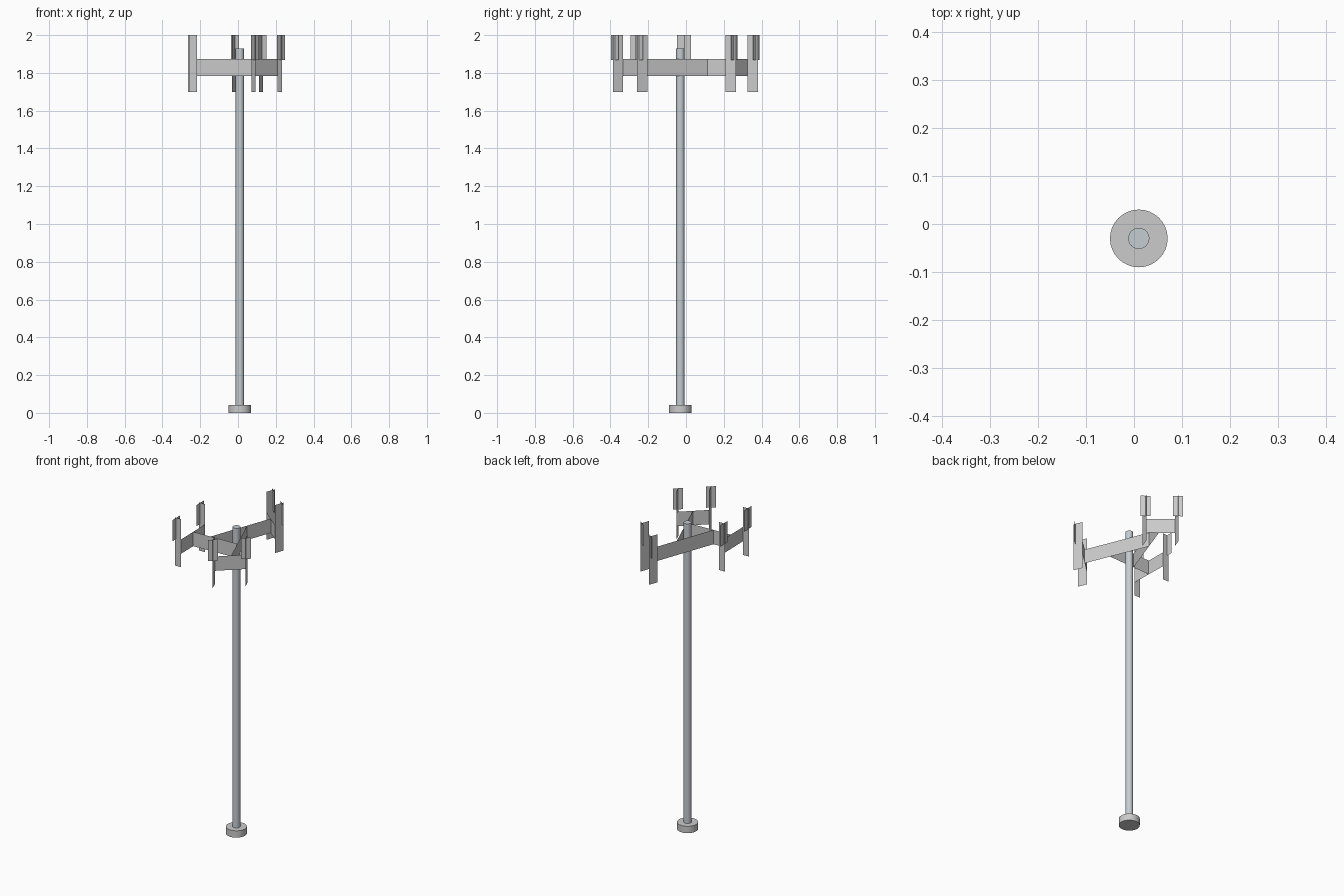
import bpy
import math
from mathutils import Vector

if "Cube" in bpy.data.objects:
    bpy.data.objects.remove(bpy.data.objects["Cube"])

POLE = (0.01, -0.03)
HUB = Vector((-0.013, -0.044))   # centre of the antenna frame
STRETCH = 1.5                    # frame is elongated along y
IN_R = 0.0525                    # inradius of the pinwheel triangle
REACH = 0.2085                   # arm length from its foot to the crossbar
HALF_BAR = 0.0815
STRIP = 0.042


def cylinder(name, r, z0, z1, color=None):
    bpy.ops.mesh.primitive_cylinder_add(vertices=32, radius=r, depth=z1 - z0,
                                        location=(*POLE, (z0 + z1) / 2))
    ob = bpy.context.object
    ob.name = name
    bpy.ops.object.shade_smooth_by_angle(angle=math.radians(30))
    if color:
        mat = bpy.data.materials.new(name + "_paint")
        mat.diffuse_color = color
        mat.use_nodes = True
        mat.node_tree.nodes["Principled BSDF"].inputs["Base Color"].default_value = mat.diffuse_color
        ob.data.materials.append(mat)


def sheet(name, p, q, z0, z1):
    """Upright single-sided sheet between two plan points."""
    def place(v):
        return (HUB.x + v.x, HUB.y + v.y * STRETCH)
    a, b = place(p), place(q)
    me = bpy.data.meshes.new(name)
    me.from_pydata([(*a, z0), (*b, z0), (*b, z1), (*a, z1)], [], [(0, 1, 2, 3)])
    ob = bpy.data.objects.new(name, me)
    bpy.context.collection.objects.link(ob)


# Mast and foot
cylinder("base", 0.06, 0.0, 0.043)
cylinder("pole", 0.022, 0.043, 1.928, (0.56, 0.61, 0.65, 1))

# Three arms in a pinwheel, each with a crossbar and two antennas
for i in range(3):
    ang = math.radians(61.6 + 120 * i)
    u = Vector((math.cos(ang), math.sin(ang)))
    n = Vector((-u.y, u.x))
    foot = n * IN_R
    mid = foot + u * REACH
    sheet(f"arm_{i}", foot - u * IN_R * math.sqrt(3), mid, 1.783, 1.873)
    sheet(f"crossbar_{i}", mid - n * HALF_BAR, mid + n * HALF_BAR, 1.783, 1.873)
    for side in (-1, 1):
        end = mid + n * HALF_BAR * side
        sheet(f"antenna_mount_{i}_{side}", end, end + u * STRIP, 1.698, 2.0)
        c = end + u * 0.034
        sheet(f"antenna_panel_{i}_{side}", c - n * 0.025, c + n * 0.025, 1.867, 2.0)
